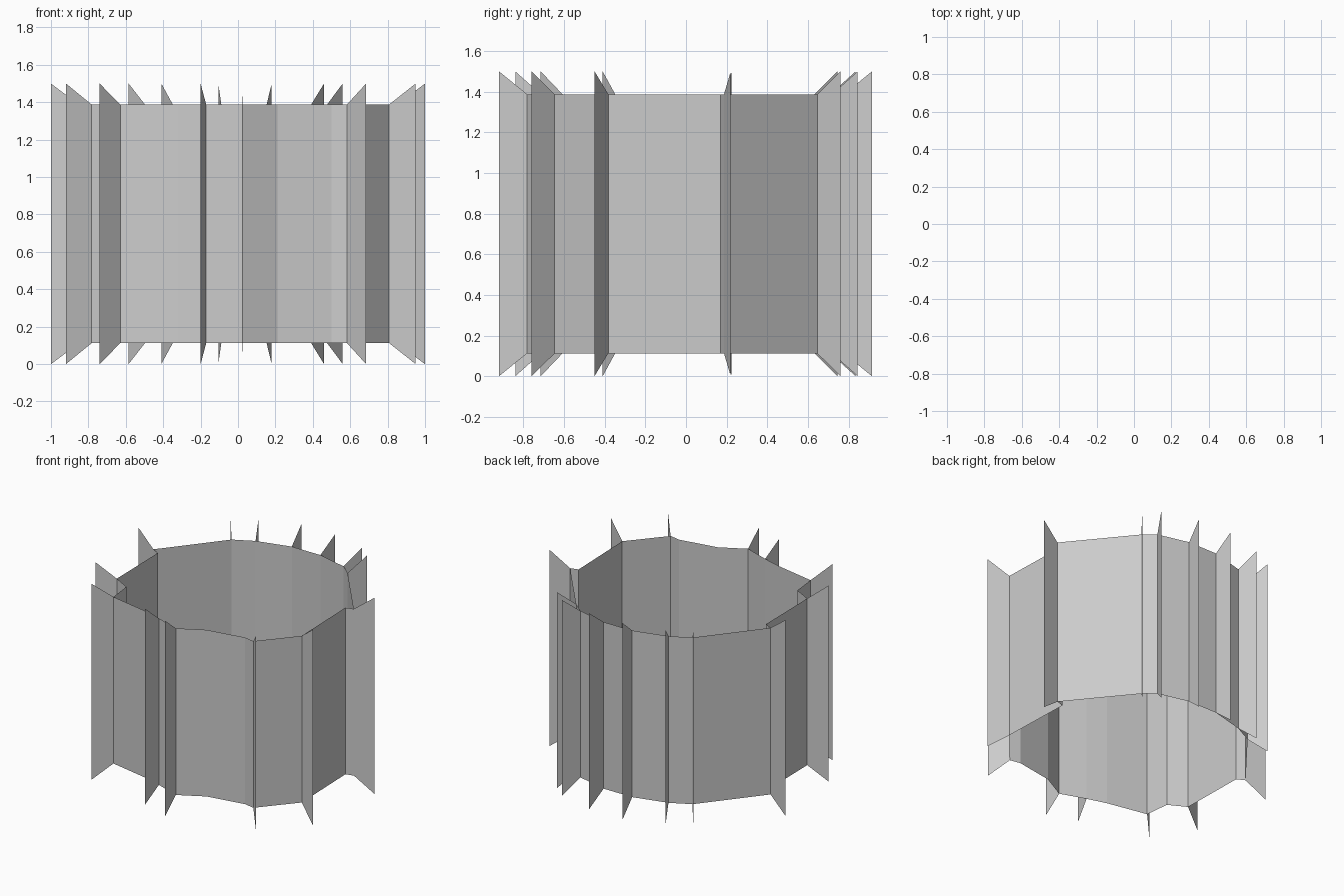
import bpy

if "Cube" in bpy.data.objects:
    bpy.data.objects.remove(bpy.data.objects["Cube"])

INNER = 0.85      # wall size relative to the fin tips
HALF = 0.75       # half height at the fin tips

# Plan outline, anticlockwise: True = fin tip (wall corner lies at 85 %), False = plain wall corner
PLAN = [
    (1.00, 0.22, True), (0.56, 0.76, True), (0.46, 0.845, True), (0.18, 0.915, True),
    (-0.105, 0.915, True), (-0.41, 0.835, True), (-0.585, 0.745, True), (-1.00, 0.225, True),
    (-0.79, 0.16, False), (-0.92, -0.41, True), (-0.65, -0.42, False), (-0.74, -0.715, True),
    (-0.32, -0.67, False), (-0.20, -0.84, True), (0.025, -0.92, True), (0.21, -0.68, False),
    (0.50, -0.63, False), (0.685, -0.76, True), (0.95, -0.45, True), (0.79, 0.17, False),
]


def make_object(name, verts, faces):
    mesh = bpy.data.meshes.new(name)
    mesh.from_pydata(verts, [], faces)
    mesh.update()
    obj = bpy.data.objects.new(name, mesh)
    bpy.context.collection.objects.link(obj)
    return obj


def pair(x, y, scale):
    """Bottom and top point on one vertical edge."""
    h = HALF * scale
    return [(x, y, HALF - h), (x, y, HALF + h)]


# Open ring wall
corners = [(x * INNER, y * INNER) if fin else (x, y) for x, y, fin in PLAN]
verts = [v for x, y in corners for v in pair(x, y, INNER)]
n = len(corners)
faces = []
for i in range(n):
    j = (i + 1) % n
    faces.append((2 * i, 2 * j, 2 * j + 1, 2 * i + 1))
make_object("ring_wall", verts, faces)

# Radial fins flaring outward from the wall corners
for x, y, fin in PLAN:
    if fin:
        make_object("fin", pair(x * INNER, y * INNER, INNER) + pair(x, y, 1.0), [(0, 2, 3, 1)])
